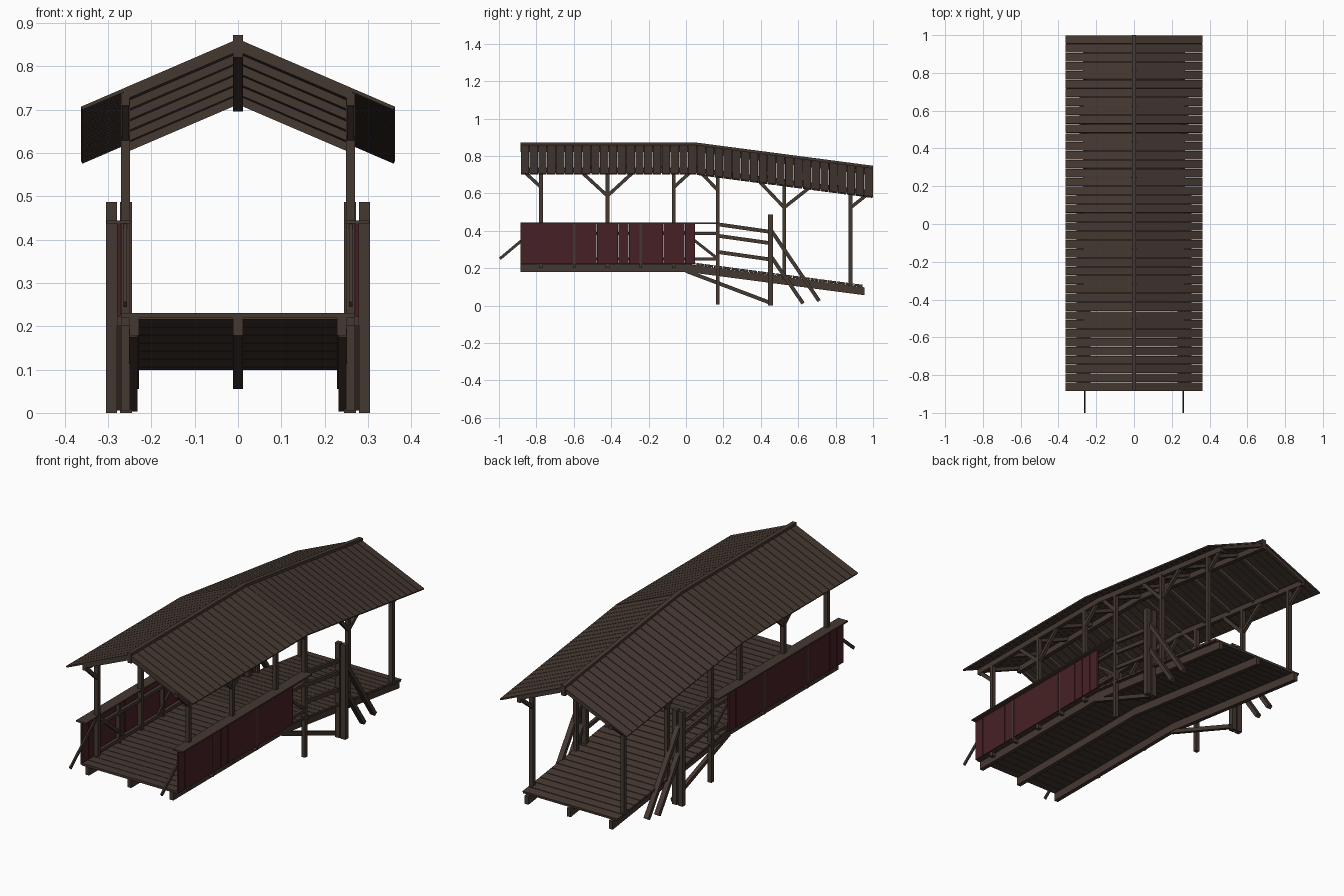
import bpy, bmesh
from mathutils import Vector as V

if "Cube" in bpy.data.objects:
    bpy.data.objects.remove(bpy.data.objects["Cube"])


def material(name, col):
    m = bpy.data.materials.new(name)
    m.diffuse_color = (*col, 1)
    m.use_nodes = True
    m.node_tree.nodes["Principled BSDF"].inputs["Base Color"].default_value = m.diffuse_color
    return m


BROWN = material("brown_wood", (0.060, 0.040, 0.031))
RED = material("dark_red_paint", (0.062, 0.0145, 0.018))

SLOPE = 0.131          # ramp gradient towards the back
Y0, Y1 = -0.885, 1.0   # roof ends
XP = 0.26              # post line


def drop(y, start=0.05):
    return max(0.0, y - start) * SLOPE


def along(y, start=0.05):
    """Unit vector following the bridge at y."""
    return V((0, 1, -SLOPE if y > start else 0)).normalized()


def beam(bm, p, q, w, h, side=(1, 0, 0)):
    """Box from p to q: w wide along side, h high across it."""
    p, q, s = V(p), V(q), V(side).normalized()
    up = (q - p).cross(s).normalized()
    r = [[bm.verts.new(c + s * w * a / 2 + up * h * b / 2)
          for a, b in ((-1, -1), (1, -1), (1, 1), (-1, 1))] for c in (p, q)]
    bm.faces.new(r[0])
    bm.faces.new(r[1])
    for i in range(4):
        j = (i + 1) % 4
        bm.faces.new((r[0][i], r[0][j], r[1][j], r[1][i]))


def sweep(bm, x, w, h, pts):
    """Bent beam in the y-z plane, pts are (y, z of top)."""
    rings = [[bm.verts.new((x + a * w / 2, y, z - b * h))
              for a, b in ((-1, 0), (1, 0), (1, 1), (-1, 1))] for y, z in pts]
    bm.faces.new(rings[0])
    bm.faces.new(rings[-1])
    for r0, r1 in zip(rings, rings[1:]):
        for i in range(4):
            j = (i + 1) % 4
            bm.faces.new((r0[i], r0[j], r1[j], r1[i]))


def box(bm, x0, x1, y0, y1, z0, z1):
    beam(bm, ((x0 + x1) / 2, y0, (z0 + z1) / 2), ((x0 + x1) / 2, y1, (z0 + z1) / 2), x1 - x0, z1 - z0)


def finish(bm, name, mat, mirror=False):
    bmesh.ops.recalc_face_normals(bm, faces=bm.faces)
    me = bpy.data.meshes.new(name)
    bm.to_mesh(me)
    bm.free()
    me.materials.append(mat)
    ob = bpy.data.objects.new(name, me)
    bpy.context.collection.objects.link(ob)
    if mirror:
        ob.modifiers.new("mirror", 'MIRROR').use_axis[0] = True
        ob.modifiers["mirror"].use_mirror_merge = False


# roof boards, one row per side
bm = bmesh.new()
n = 40
pitch = (Y1 - Y0) / n
for i in range(n):
    y = Y0 + pitch * (i + 0.5)
    d = drop(y)
    beam(bm, (0.004, y, 0.857 - d), (0.361, y, 0.703 - d), pitch - 0.003, 0.008, along(y))
finish(bm, "roof_boards", BROWN, True)

# ridge beam
bm = bmesh.new()
sweep(bm, 0, 0.022, 0.052, [(y, 0.872 - drop(y)) for y in (Y0, 0.05, Y1)])
finish(bm, "ridge_beam", BROWN)

# rafters
bm = bmesh.new()
for y in [-0.875 + 0.1866 * k for k in range(11)]:
    y = min(y, 0.985)
    d = drop(y)
    beam(bm, (0.008, y, 0.843 - d), (0.262, y, 0.734 - d), 0.016, 0.022, (0, 1, 0))
finish(bm, "rafters", BROWN, True)

# wall plates carrying the rafters
bm = bmesh.new()
sweep(bm, XP, 0.02, 0.028, [(y, 0.738 - drop(y)) for y in (Y0 + 0.005, 0.05, Y1 - 0.01)])
finish(bm, "wall_plates", BROWN, True)

# roof posts: y, foot height
bm = bmesh.new()
for y, z in ((-0.775, 0.2), (-0.42, 0.2), (-0.065, 0.2), (0.17, 0.005), (0.525, 0.14), (0.88, 0.105)):
    box(bm, XP - 0.0105, XP + 0.0105, y - 0.01, y + 0.01, z, 0.72 - drop(y))
finish(bm, "roof_posts", BROWN, True)

# knee braces: post y, direction, reach
bm = bmesh.new()
for y, s, r in ((-0.775, -1, 0.09), (-0.42, -1, 0.14), (-0.42, 1, 0.14), (-0.065, 1, 0.09),
                (0.17, -1, 0.09), (0.525, -1, 0.14), (0.525, 1, 0.14), (0.88, 1, 0.09)):
    ye = y + s * r
    beam(bm, (XP, y, 0.715 - r * 0.92 - drop(y)), (XP, ye, 0.715 - drop(ye)), 0.016, 0.018)
finish(bm, "knee_braces", BROWN, True)

# deck boards across the walkway
bm = bmesh.new()
n = 39
pitch = (0.945 - Y0) / n
for i in range(n):
    y = Y0 + pitch * (i + 0.5)
    z = 0.225 - drop(y, 0.03)
    beam(bm, (-0.27, y, z), (0.27, y, z), pitch - 0.003, 0.012, along(y, 0.03))
finish(bm, "deck_boards", BROWN)

# long stringers under the deck
bm = bmesh.new()
for x in (-0.24, 0, 0.24):
    sweep(bm, x, 0.022, 0.042, [(y, 0.221 - drop(y, 0.01)) for y in (Y0, 0.01, 0.955)])
finish(bm, "stringers", BROWN)

# red side boarding in three bays
bm = bmesh.new()
bays = (Y0, -0.5975, -0.2425, 0.05)
for a, b in zip(bays, bays[1:]):
    a, b = a + (0.006 if a > Y0 else 0), b - (0.006 if b < 0 else 0)
    k = round((b - a) / 0.057)
    w = (b - a) / k
    for i in range(k):
        box(bm, 0.271, 0.279, a + i * w + 0.0008, a + (i + 1) * w - 0.0008, 0.223, 0.438)
finish(bm, "side_boarding", RED, True)

# short studs between the bays
bm = bmesh.new()
for y in bays[1:3]:
    box(bm, 0.252, 0.279, y - 0.006, y + 0.006, 0.2, 0.438)
finish(bm, "side_studs", BROWN, True)

# cap rail and inner rails
bm = bmesh.new()
box(bm, 0.248, 0.304, Y0, 0.17, 0.437, 0.444)
box(bm, 0.254, 0.27, Y0 + 0.11, 0.17, 0.378, 0.394)
box(bm, 0.254, 0.27, Y0 + 0.11, 0.17, 0.24, 0.256)
finish(bm, "side_rails", BROWN, True)

# diagonal braces behind the boarding
bm = bmesh.new()
for y0, y1 in ((-0.775, -0.995), (-0.775, -0.555), (-0.065, -0.285), (-0.065, 0.17)):
    beam(bm, (XP, y0, 0.435), (XP, y1, 0.25), 0.008, 0.015)
finish(bm, "side_diagonals", BROWN, True)

# sloping ramp handrails
bm = bmesh.new()
for z in (0.435, 0.374, 0.287):
    beam(bm, (XP, 0.165, z), (XP, 0.46, z - 0.042), 0.014, 0.02)
finish(bm, "ramp_handrails", BROWN, True)

# paired trestle posts
bm = bmesh.new()
for x0, x1 in ((0.245, 0.272), (0.279, 0.305)):
    box(bm, x0, x1, 0.438, 0.464, 0, 0.487)
finish(bm, "trestle_posts", BROWN, True)

# raking props behind the trestle and strut below the deck
bm = bmesh.new()
beam(bm, (0.275, 0.45, 0.41), (0.275, 0.712, 0.024), 0.026, 0.02)
beam(bm, (0.275, 0.45, 0.27), (0.275, 0.626, 0.011), 0.026, 0.02)
beam(bm, (0.242, 0.0, 0.185), (0.242, 0.455, 0.013), 0.02, 0.02)
finish(bm, "raking_props", BROWN, True)
